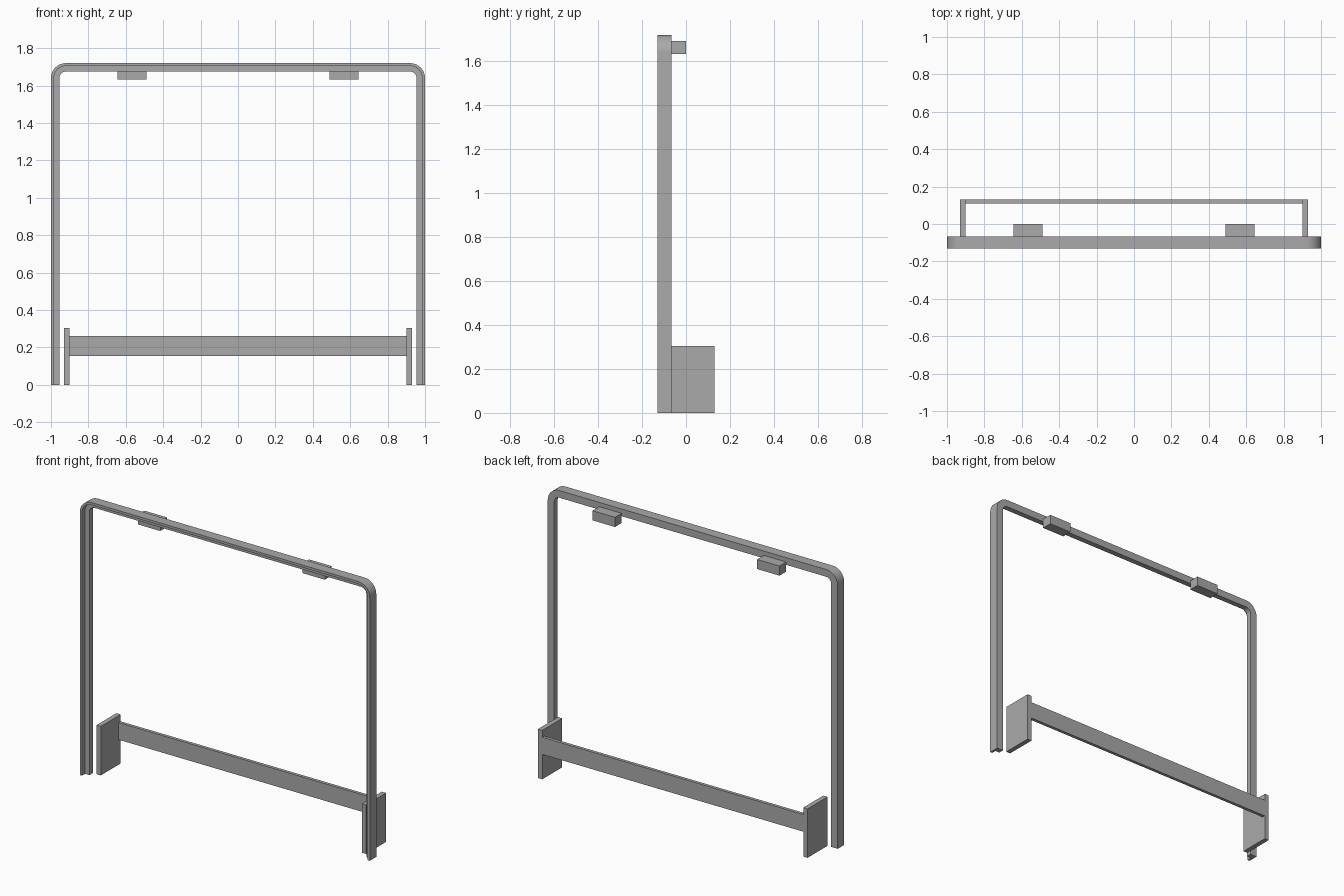
import bpy
import bmesh
from math import cos, sin, pi, radians

cube = bpy.data.objects.get("Cube")
if cube:
    bpy.data.objects.remove(cube, do_unlink=True)

grey = bpy.data.materials.new("plain grey")
grey.use_nodes = True
colour = (0.4, 0.4, 0.4, 1)
grey.diffuse_color = colour
grey.node_tree.nodes["Principled BSDF"].inputs["Base Color"].default_value = colour

TOP = 1.72
FRONT, BACK = -0.13, -0.066
RADIUS = 0.08
STEPS = 10


def finish(name, bm):
    bmesh.ops.recalc_face_normals(bm, faces=bm.faces)
    mesh = bpy.data.meshes.new(name)
    bm.to_mesh(mesh)
    bm.free()
    mesh.materials.append(grey)
    obj = bpy.data.objects.new(name, mesh)
    bpy.context.collection.objects.link(obj)
    return obj


def box(name, x, y, z):
    bm = bmesh.new()
    bmesh.ops.create_cube(bm, size=1)
    for v in bm.verts:
        v.co = [lo + (c + 0.5) * (hi - lo) for c, (lo, hi) in zip(v.co, (x, y, z))]
    return finish(name, bm)


def arch(inset):
    """Outline of the arch, moved inwards by inset: foot, two rounded corners, foot."""
    r = RADIUS - inset
    cx, cz = 1 - RADIUS, TOP - RADIUS
    turn = [i * pi / 2 / STEPS for i in range(STEPS + 1)]
    right = [(1 - inset, 0)] + [(cx + r * cos(a), cz + r * sin(a)) for a in turn]
    return right + [(-x, z) for x, z in reversed(right)]


# Arched frame: stepped profile with a thin outer lip towards the front
lip, width, recess = 0.015, 0.045, 0.03
profile = [(0, FRONT), (lip, FRONT), (lip, FRONT + recess),
           (width, FRONT + recess), (width, BACK), (0, BACK)]
bm = bmesh.new()
rails = [[bm.verts.new((x, y, z)) for x, z in arch(inset)] for inset, y in profile]
for k, a in enumerate(rails):
    b = rails[(k + 1) % len(rails)]
    for i in range(len(a) - 1):
        bm.faces.new((a[i], a[i + 1], b[i + 1], b[i]))
for end in (0, -1):
    bm.faces.new([rail[end] for rail in rails])
frame = finish("arched_frame", bm)
bpy.ops.object.select_all(action="DESELECT")
frame.select_set(True)
bpy.context.view_layer.objects.active = frame
bpy.ops.object.shade_smooth_by_angle(angle=radians(30))

# Side plates and upper blocks, one pair on each side
for side, s in (("left", 1), ("right", -1)):
    box(side + "_foot_plate", sorted((s * 0.9, s * 0.93)), (BACK, 0.13), (0, 0.305))
    box(side + "_top_block", sorted((s * 0.49, s * 0.645)), (BACK, 0), (1.633, 1.693))

# Low rail joining the plates at the back
box("cross_rail", (-0.9, 0.9), (0.11, 0.13), (0.155, 0.262))
